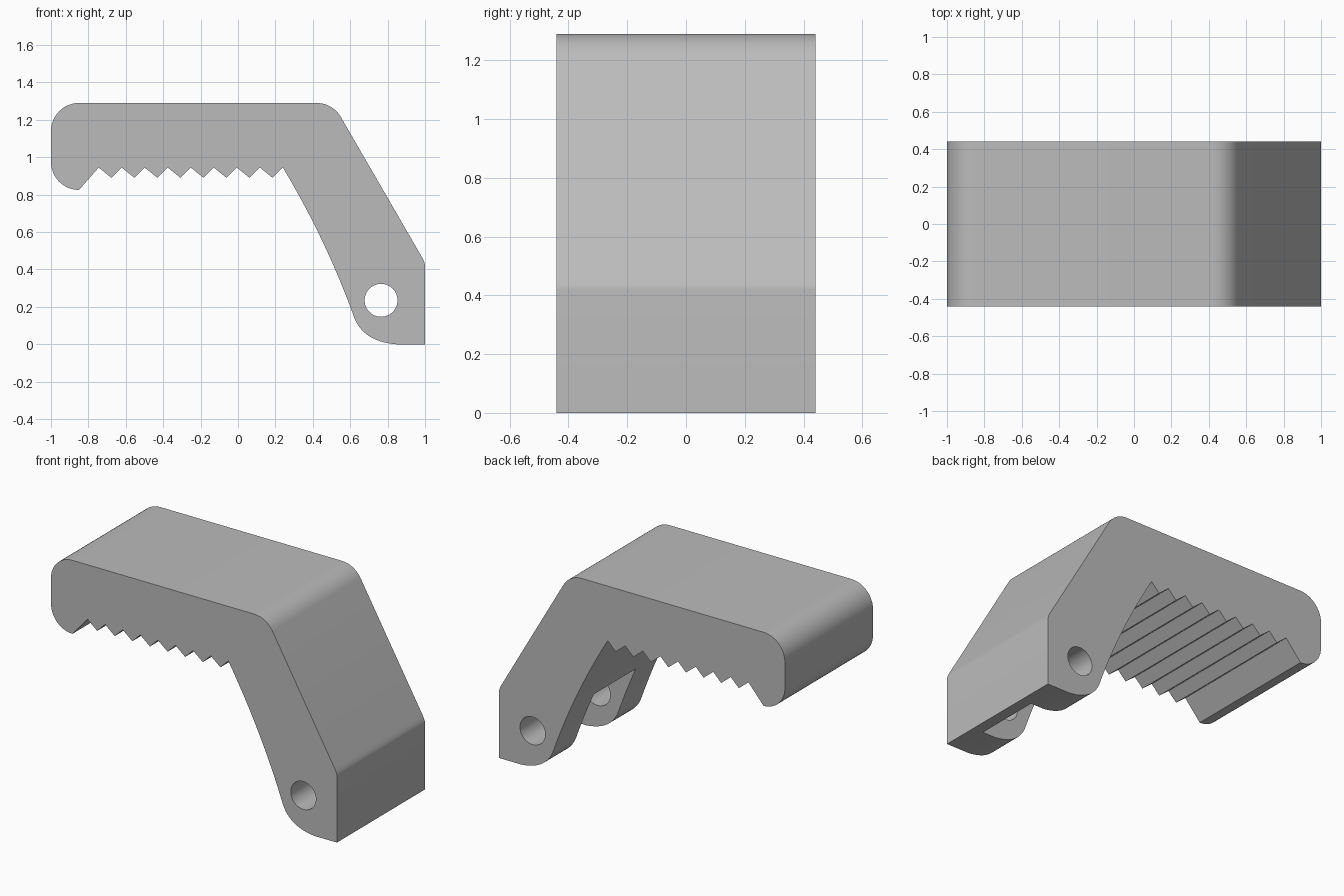
import bpy, bmesh, math
from mathutils import Vector, Matrix

old = bpy.data.objects.get("Cube")
if old:
    bpy.data.objects.remove(old, do_unlink=True)

HALF_DEPTH = 0.44
TEETH = 8

grey = bpy.data.materials.new("plain_grey")
grey.use_nodes = True
colour = (0.5, 0.5, 0.5, 1)
grey.diffuse_color = colour
grey.node_tree.nodes["Principled BSDF"].inputs["Base Color"].default_value = colour


def curve(a, c, b, steps=12):
    """Quadratic curve from a to b, pulled toward c."""
    a, b, c = Vector(a), Vector(b), Vector(c)
    ts = [i / steps for i in range(steps + 1)]
    return [a * (1 - t) ** 2 + c * 2 * t * (1 - t) + b * t * t for t in ts]


def arc(cx, cz, r, start, end, steps=12):
    angles = [math.radians(start + (end - start) * i / steps) for i in range(steps + 1)]
    return [Vector((cx + r * math.cos(a), cz + r * math.sin(a))) for a in angles]


def extrude(name, points, half):
    """Prism with an x-z outline, centred across y."""
    bm = bmesh.new()
    face = bm.faces.new([bm.verts.new((p[0], -half, p[1])) for p in points])
    new = bmesh.ops.extrude_face_region(bm, geom=[face])["geom"]
    verts = [v for v in new if isinstance(v, bmesh.types.BMVert)]
    bmesh.ops.translate(bm, verts=verts, vec=(0, 2 * half, 0))
    bmesh.ops.recalc_face_normals(bm, faces=bm.faces)
    mesh = bpy.data.meshes.new(name)
    bm.to_mesh(mesh)
    bm.free()
    mesh.materials.append(grey)
    obj = bpy.data.objects.new(name, mesh)
    bpy.context.collection.objects.link(obj)
    return obj


# Outline: rounded nose, toothed jaw, curved leg, hinge foot, sloped back
outline = arc(-0.85, 1.14, 0.15, 90, 180)
outline += arc(-0.85, 0.975, 0.15, 180, 270)
first, last = -0.745, 0.24
pitch = (last - first) / TEETH
for i in range(TEETH):
    outline += [Vector((first + i * pitch, 0.945)),
                Vector((first + (i + 0.55) * pitch, 0.89))]
outline += curve((last, 0.945), (0.47, 0.56), (0.615, 0.16))
outline += curve((0.615, 0.16), (0.66, 0.015), (0.845, 0))[1:]
outline.append(Vector((1, 0)))
outline += curve((1, 0.42), (1, 0.435), (0.985, 0.463), 5)
outline += arc(0.42, 1.14, 0.15, 30, 90)
body = extrude("clamp_jaw", outline, HALF_DEPTH)

# Hinge slot between the lugs, and the pin hole through both lugs
slot = extrude("slot_cutter", [(0.3, -0.2), (0.93, -0.2), (0.93, 0.45), (0.3, 0.45)], 0.21)
hole = extrude("pin_hole_cutter", arc(0.765, 0.235, 0.088, 0, 352.5, 47), 0.6)

bpy.context.view_layer.objects.active = body
for cutter in (slot, hole):
    cutter.hide_render = True
    mod = body.modifiers.new(cutter.name, 'BOOLEAN')
    mod.operation = 'DIFFERENCE'
    mod.solver = 'EXACT'
    mod.object = cutter
    bpy.ops.object.modifier_apply(modifier=mod.name)
    bpy.data.objects.remove(cutter, do_unlink=True)

bpy.ops.object.select_all(action='DESELECT')
body.select_set(True)
bpy.ops.object.shade_smooth_by_angle(angle=math.radians(30))
